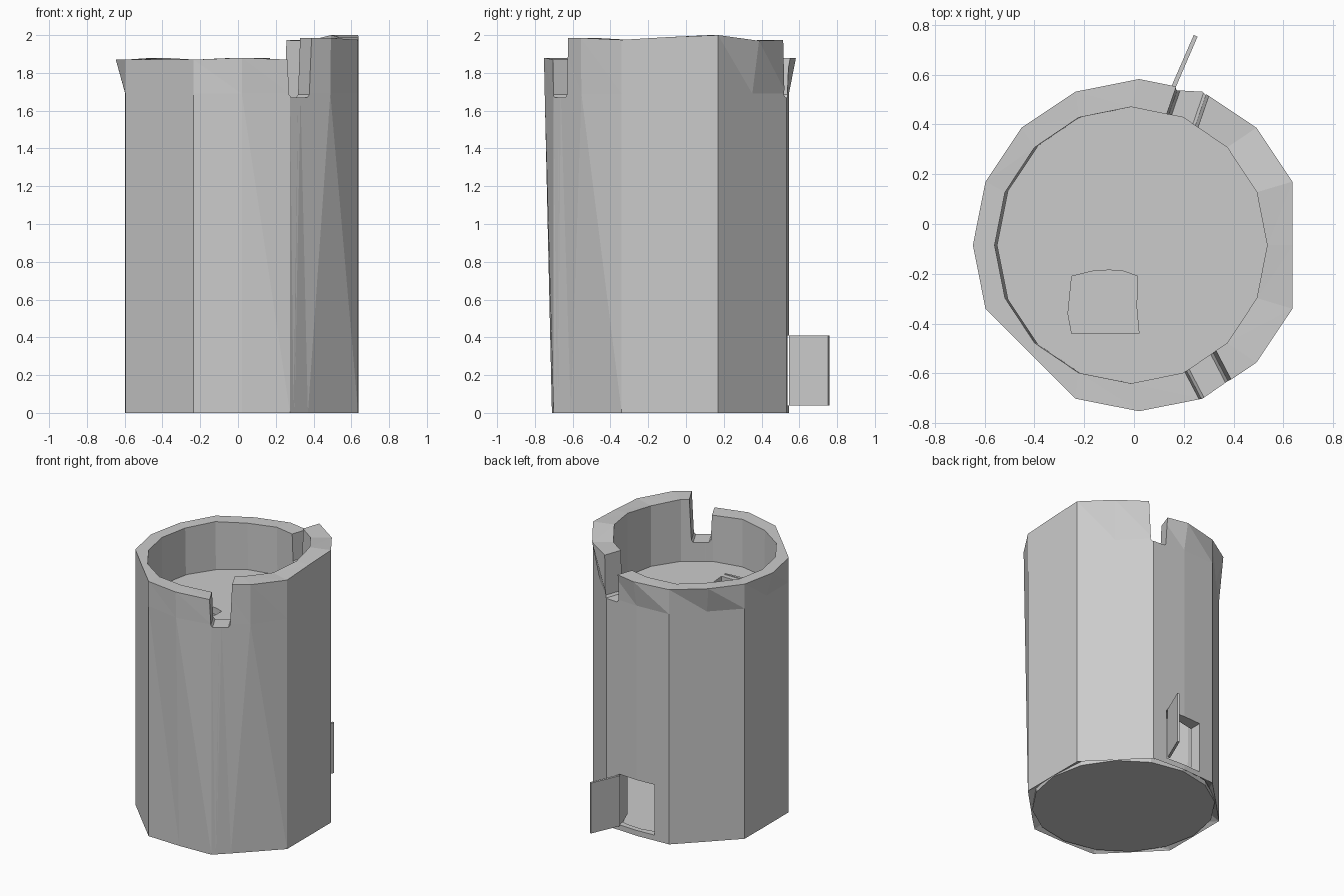
import bpy, bmesh, math
from math import radians, cos, sin
from mathutils import Vector

if "Cube" in bpy.data.objects:
    bpy.data.objects.remove(bpy.data.objects["Cube"])

CX, CY = 0.02, -0.085          # tower axis


def make(name, verts, faces):
    bm = bmesh.new()
    vs = [bm.verts.new(v) for v in verts]
    for f in faces:
        bm.faces.new([vs[i] for i in f])
    bmesh.ops.recalc_face_normals(bm, faces=bm.faces)
    me = bpy.data.meshes.new(name)
    bm.to_mesh(me)
    bm.free()
    ob = bpy.data.objects.new(name, me)
    bpy.context.collection.objects.link(ob)
    return ob


def loft(name, rings):
    """Closed solid through stacked rings with end caps."""
    n = len(rings[0])
    faces = [(r * n + i, r * n + (i + 1) % n, (r + 1) * n + (i + 1) % n, (r + 1) * n + i)
             for r in range(len(rings) - 1) for i in range(n)]
    faces += [tuple(range(n))[::-1], tuple(range((len(rings) - 1) * n, len(rings) * n))]
    return make(name, [p for r in rings for p in r], faces)


def prism(name, outline, z0, z1):
    return loft(name, [[(x, y, z) for x, y in outline] for z in (z0, z1)])


def cut(ob, cutter):
    m = ob.modifiers.new("cut", 'BOOLEAN')
    m.operation, m.solver, m.object = 'DIFFERENCE', 'EXACT', cutter
    bpy.context.view_layer.objects.active = ob
    bpy.ops.object.modifier_apply(modifier=m.name)
    bpy.data.objects.remove(cutter)


def polar(a, r, z):
    return Vector((CX + r * cos(radians(a)), CY + r * sin(radians(a)), z))


# tower wall: octagonal foot blending into a sixteen-sided rim
def column(k):
    a = 22.5 * k
    odd = k % 2 == 1
    foot = mid = top = 0.667
    if not odd:
        foot = mid = 0.617
        top = 0.617 if k in (0, 10) else 0.667
        foot, mid = {4: (0.63, 0.63), 12: (0.625, 0.663), 14: (0.63, 0.663)}.get(k, (foot, mid))
    high = {14: 1.985, 15: 1.975, 0: 1.99, 1: 2.0, 2: 1.97, 3: 1.975}
    zt = high.get(k, 1.88 if k in (6, 12, 4) else 1.87)
    foot_p = Vector((0.37, -0.61, 0)) if k == 14 else polar(a, foot, 0)
    it, ib = polar(a, 0.555, zt), polar(a, 0.555, 0.08)
    it.x = -0.0125 + (it.x - CX) * 0.986
    ib.x = 0.002 + (ib.x - CX) * 0.96
    return [foot_p, polar(a, mid, 1.69), polar(a, top, zt), it, ib]


cols = []
for k in range(16):
    c = column(k)
    cols.append(c)
    # rim height step, hidden inside each notch
    if k in (3, 13):
        d = column(k + 1)
        ts = (0.16, 0.2) if k == 3 else (0.2, 0.26)
        for j, t in enumerate(ts):
            e = [p.lerp(q, t) for p, q in zip(c, d)]
            z = (c if j == 0 else d)[2].z
            e[2].z = e[3].z = z
            cols.append(e)

n = len(cols)
faces = []
for i in range(n):
    a, b = i * 5, ((i + 1) % n) * 5
    for j in range(5):
        q = (j + 1) % 5
        mids = (b + j, b + q, a + q, a + j)
        faces += [(mids[0], mids[1], mids[2]), (mids[0], mids[2], mids[3])]
wall = make("tower_wall", [p for c in cols for p in c], faces)


# tapered notches through the rim
def notch(angle, wb, wt):
    u = Vector((cos(radians(angle)), sin(radians(angle)), 0))
    t = Vector((-u.y, u.x, 0))
    c = Vector((CX, CY, 0))
    rings = []
    for z, w in ((1.67, wb - 0.012), (1.685, wb), (2.1, wt)):
        rings.append([c + u * r + t * s * w + Vector((0, 0, z))
                      for r, s in ((0.4, -1), (0.8, -1), (0.8, 1), (0.4, 1))])
    cut(wall, loft("notch_cutter", rings))


notch(297.6, 0.064, 0.083)
notch(71.0, 0.058, 0.075)

# doorway at the back
cut(wall, prism("door_cutter", [(-0.12, 0.35), (0.17, 0.35), (0.17, 0.75), (-0.12, 0.75)], 0.04, 0.41))

# open door leaf
prism("door", [(0.150, 0.552), (0.166, 0.545), (0.255, 0.752), (0.240, 0.759)], 0.04, 0.41)

# ground slab
prism("ground_slab", [polar(22.5 * k, 0.61, 0)[:2] for k in range(16)], 0.0, 0.035)

# upper floor with hatch hole
upper = prism("upper_floor", [polar(22.5 * k, 0.57, 0)[:2] for k in range(16)], 1.48, 1.53)
hatch = [(-0.25, -0.44), (0.02, -0.44), (0.01, -0.33), (0.015, -0.21), (-0.04, -0.19),
         (-0.10, -0.185), (-0.17, -0.19), (-0.25, -0.21), (-0.265, -0.36)]
cut(upper, prism("hatch_cutter", hatch, 1.4, 1.6))

# upright ladder board under the hatch
prism("ladder_board", [(-0.24, -0.475), (-0.24, -0.485), (-0.14, -0.50), (0.02, -0.485), (0.02, -0.475)],
      0.0, 1.535)
